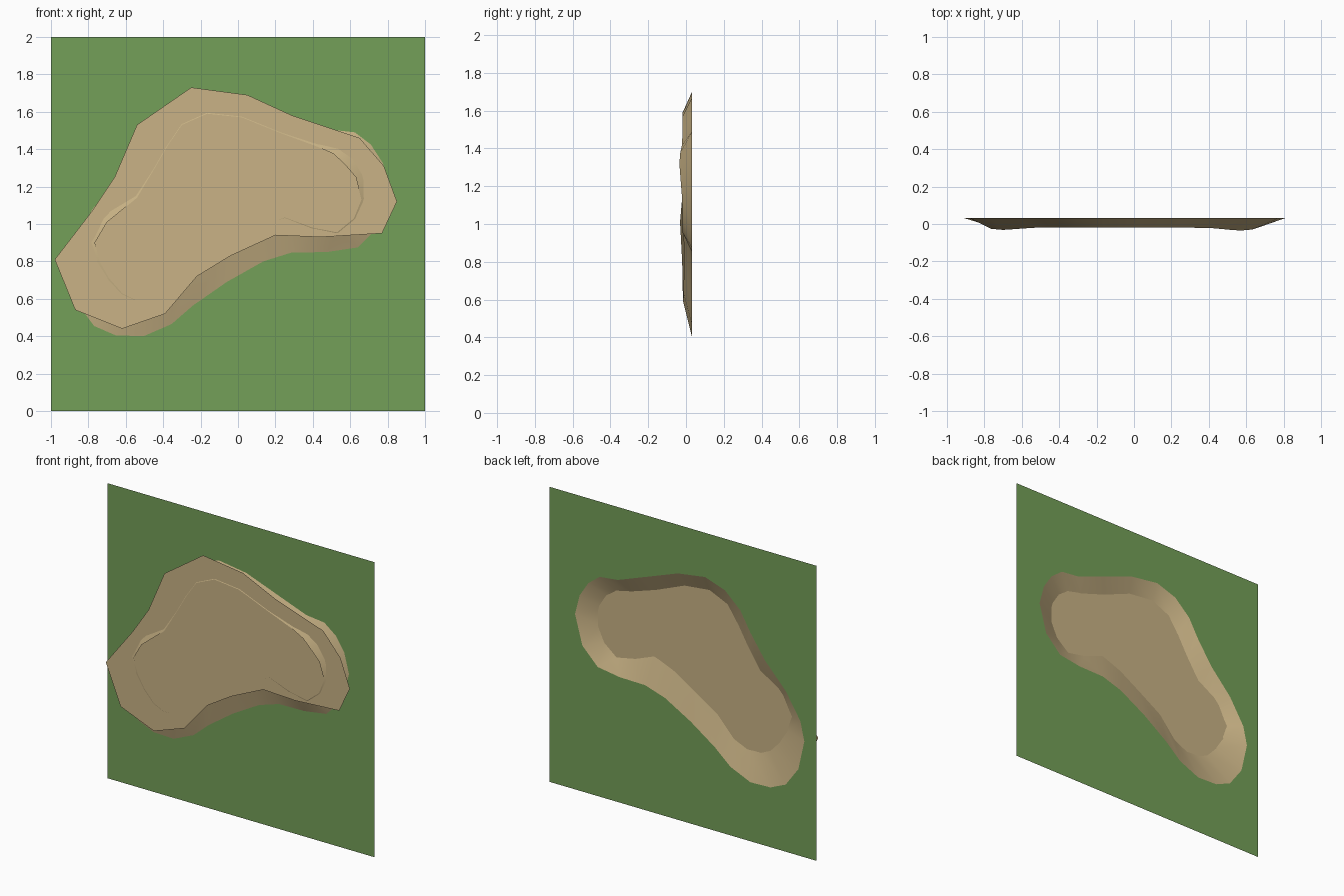
import bpy, bmesh, math
from mathutils import Vector

if "Cube" in bpy.data.objects:
    bpy.data.objects.remove(bpy.data.objects["Cube"])

PLATE_Y, SAND_Y = 0.032, -0.016

# Hollow outline in pairs: rim x, rim z, foot x, foot z
RIM = [(.81, 1.19, .66, 1.13), (.775, 1.325, .63, 1.25), (.71, 1.425, .57, 1.32),
       (.625, 1.49, .51, 1.375), (.49, 1.505, .42, 1.415), (.285, 1.58, .23, 1.485),
       (.04, 1.67, .02, 1.57), (-.165, 1.70, -.165, 1.59), (-.315, 1.65, -.30, 1.53),
       (-.43, 1.545, -.375, 1.42), (-.505, 1.415, -.45, 1.29), (-.615, 1.255, -.54, 1.14),
       (-.77, 1.09, -.70, 1.01), (-.88, .915, -.765, .90), (-.91, .785, -.74, .80),
       (-.865, .585, -.69, .71), (-.77, .455, -.62, .63), (-.655, .405, -.55, .595),
       (-.505, .40, -.45, .59), (-.355, .465, -.35, .635), (-.24, .565, -.225, .775),
       (-.06, .69, -.055, .88), (.135, .80, .10, .975), (.285, .847, .25, 1.035),
       (.475, .85, .40, .98), (.64, .875, .53, .955), (.755, .99, .62, 1.03)]
# Sand sheet outline
SAND = [(-.25, 1.73), (.05, 1.69), (.29, 1.58), (.65, 1.46), (.78, 1.31), (.85, 1.12),
        (.77, .95), (.44, .93), (.20, .94), (-.04, .83), (-.22, .72), (-.39, .52),
        (-.62, .44), (-.87, .54), (-.98, .81), (-.78, 1.07), (-.66, 1.25), (-.54, 1.53)]


def material(name, rgb):
    m = bpy.data.materials.new(name)
    m.diffuse_color = (*rgb, 1)
    m.use_nodes = True
    m.node_tree.nodes["Principled BSDF"].inputs["Base Color"].default_value = m.diffuse_color
    return m


def finish(name, bm, mat, smooth=False):
    me = bpy.data.meshes.new(name)
    bm.to_mesh(me)
    bm.free()
    me.materials.append(mat)
    for p in me.polygons:
        p.use_smooth = smooth
    ob = bpy.data.objects.new(name, me)
    bpy.context.collection.objects.link(ob)
    return ob


def loop(bm, pts):
    vs = [bm.verts.new(p) for p in pts]
    return vs, [bm.edges.new((vs[i - 1], vs[i])) for i in range(len(vs))]


def face_back(bm):
    bm.normal_update()
    bmesh.ops.reverse_faces(bm, faces=[f for f in bm.faces if f.normal.y < 0])


def foot_depth(x, z):
    # The foot dips through the sand at two places and stays behind it at the lower edge
    y = -0.018
    for cx, cz, r, d in ((.57, 1.32, .15, -.017), (-.70, 1.01, .17, -.014), (-.15, .80, .35, .008)):
        y += d * math.exp(-((x - cx) ** 2 + (z - cz) ** 2) / r ** 2)
    return y


grass = material("grass green", (0.175, 0.350, 0.098))
sand = material("sand", (0.585, 0.450, 0.236))

rim = [Vector((a, PLATE_Y, b)) for a, b, _, _ in RIM]
foot = [Vector((c, foot_depth(c, d), d)) for _, _, c, d in RIM]

# Grass sheet with the hollow cut out
bm = bmesh.new()
_, e1 = loop(bm, [(-1, PLATE_Y, 0), (1, PLATE_Y, 0), (1, PLATE_Y, 2), (-1, PLATE_Y, 2)])
_, e2 = loop(bm, rim)
bmesh.ops.triangle_fill(bm, edges=e1 + e2, use_beauty=True, normal=(0, 1, 0))
face_back(bm)
finish("grass_sheet", bm, grass)

# Sloping bank of the hollow
bm = bmesh.new()
top, _ = loop(bm, rim)
low, _ = loop(bm, foot)
for i in range(len(top)):
    bm.faces.new((top[i - 1], top[i], low[i], low[i - 1]))
face_back(bm)
finish("sand_bank", bm, sand, smooth=True)

# Flat sand floor
bm = bmesh.new()
bm.faces.new([bm.verts.new((x, SAND_Y, z)) for x, z in SAND])
bmesh.ops.triangulate(bm, faces=bm.faces[:])
face_back(bm)
finish("sand_floor", bm, sand)
